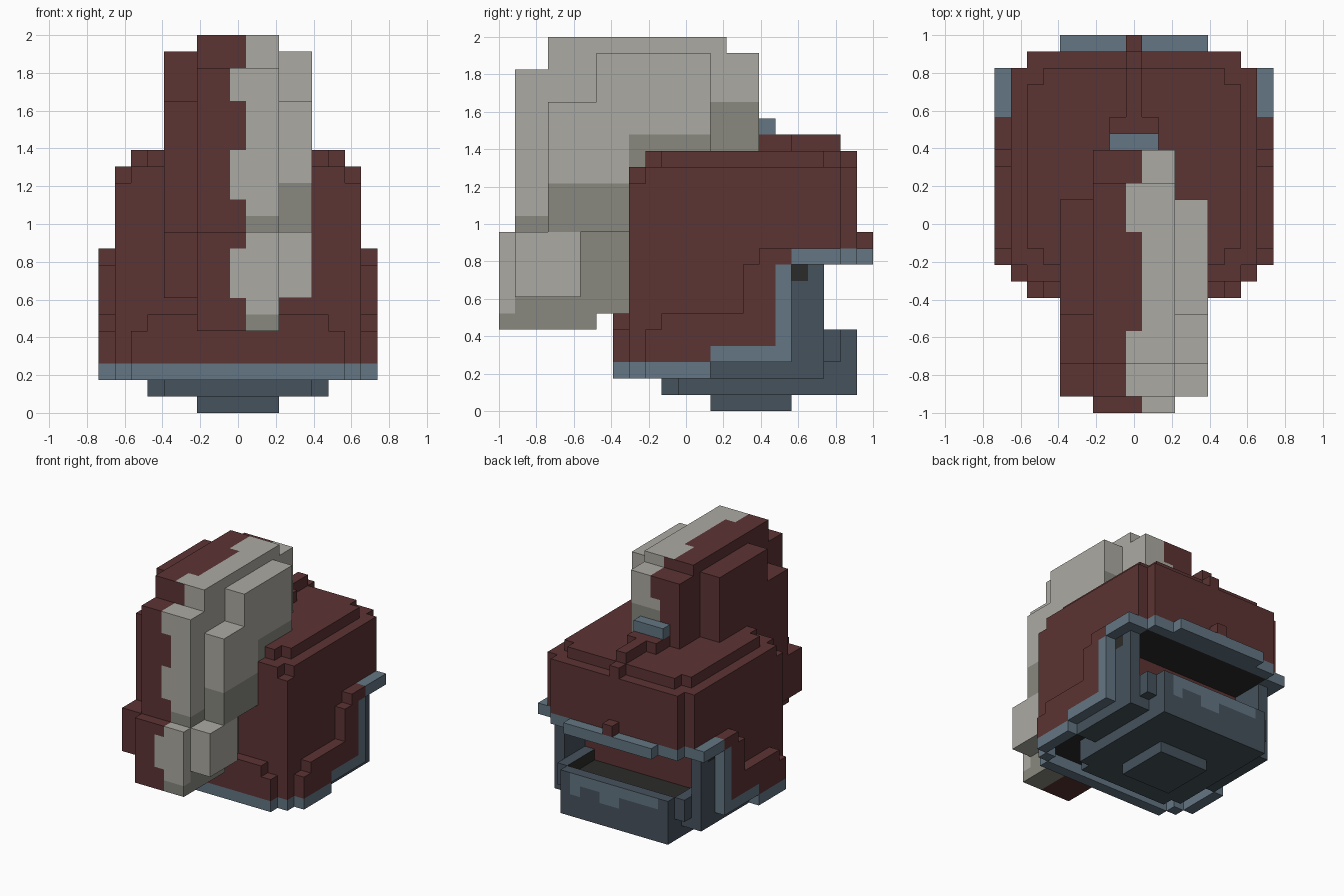
import bpy, bmesh, math
from mathutils import Vector

if "Cube" in bpy.data.objects:
    bpy.data.objects.remove(bpy.data.objects["Cube"])

V = 2 / 23  # edge length of one cube


def material(name, r, g, b):
    m = bpy.data.materials.new(name)
    m.diffuse_color = (r, g, b, 1)
    m.use_nodes = True
    m.node_tree.nodes["Principled BSDF"].inputs["Base Color"].default_value = m.diffuse_color
    return m


MAROON, CREAM, SHADE, SLATE, DARK, BLACK = range(6)
MATS = [material("maroon", .107, .033, .033), material("cream", .413, .402, .361),
        material("dark cream", .246, .246, .209), material("light slate", .127, .181, .227),
        material("dark slate", .061, .084, .107), material("near black", .024, .024, .023)]


def cells(*boxes):
    """Set of cubes filled by boxes (x0, x1, y0, y1, z0, z1)."""
    out = set()
    for x0, x1, y0, y1, z0, z1 in boxes:
        for x in range(math.ceil(x0), math.floor(x1) + 1):
            for y in range(math.ceil(y0), math.floor(y1) + 1):
                out.update((x, y, z) for z in range(z0, z1))
    return out


def mid(*boxes):
    """Centred boxes (half width, y0, y1, z0, z1)."""
    return cells(*[(-w, w, a, b, c, d) for w, a, b, c, d in boxes])


def pair(*boxes):
    """Boxes mirrored to both sides."""
    return cells(*boxes) | cells(*[(-b[1], -b[0], *b[2:]) for b in boxes])


def build(name, cubes, paint):
    """Skin the cubes, colour each face by a rule, and merge flat areas."""
    bm = bmesh.new()
    verts = {}

    def vert(p):
        k = tuple(round(c * 2) for c in p)
        if k not in verts:
            verts[k] = bm.verts.new(p * V)
        return verts[k]

    for x, y, z in sorted(cubes):
        for axis in range(3):
            for sign in (-1, 1):
                n = Vector((0, 0, 0))
                n[axis] = sign
                if (x + int(n.x), y + int(n.y), z + int(n.z)) in cubes:
                    continue
                u = Vector((0, 0, 0))
                u[(axis + 1) % 3] = .5
                w = n.cross(u)
                c = Vector((x, y, z + .5)) + n * .5
                f = bm.faces.new([vert(c + d) for d in (-u - w, u - w, u + w, w - u)])
                f.material_index = paint(c, n) if callable(paint) else paint
    bmesh.ops.dissolve_limit(bm, angle_limit=.01, verts=bm.verts, edges=bm.edges,
                             delimit={'MATERIAL'})
    me = bpy.data.meshes.new(name)
    bm.to_mesh(me)
    bm.free()
    for m in MATS:
        me.materials.append(m)
    ob = bpy.data.objects.new(name, me)
    bpy.context.collection.objects.link(ob)


# Helmet shell with rounded top, front plate, top ridge and back tab
shell = mid((7.5, -2.5, 1.5, 3, 15), (6.5, -3.5, 1.5, 3, 15), (7.5, -3.5, 1.5, 3, 14),
            (7.5, 1.5, 5.5, 4, 15), (7.5, 5.5, 9.5, 10, 15), (6.5, 5.5, 10.5, 10, 15),
            (6.5, -1.5, 8.5, 15, 16), (5.5, -2.5, 9.5, 15, 16),
            (6.5, -4.5, -3.5, 3, 5), (5.5, -4.5, -3.5, 5, 6),
            (1.5, 2.5, 6.5, 16, 17), (.5, 6.5, 9.5, 16, 17),
            (.5, 9.5, 10.5, 15, 16), (.5, 10.5, 11.5, 10, 11))
# Raised cheek plates
shell |= pair((7.5, 8.5, -2.5, -1.5, 3, 5), (7.5, 8.5, -1.5, 1.5, 3, 6),
              (7.5, 8.5, 1.5, 3.5, 4, 6), (7.5, 8.5, 3.5, 4.5, 4, 9),
              (7.5, 8.5, 4.5, 5.5, 4, 10), (7.5, 8.5, 5.5, 6.5, 9, 10))


def shell_paint(c, n):
    return BLACK if n.z < 0 and c.z < 5 and abs(c.x) < 7 else MAROON


build("helmet_shell", shell, shell_paint)

# Lower rim, side strips and brim over the face opening
rim = mid((6.5, -4.5, -3.5, 2, 3), (7.5, -3.5, -2.5, 2, 3), (8.5, -2.5, 1.5, 2, 3))
rim -= mid((6.5, -3.5, -2.5, 2, 3), (7.5, -2.5, 1.5, 2, 3))
rim |= pair((7.5, 8.5, 1.5, 6.5, 3, 4), (7.5, 8.5, 5.5, 6.5, 4, 9))
build("lower_rim", rim, SLATE)
brim = mid((8.5, 6.5, 9.5, 9, 10), (6.5, 9.5, 10.5, 9, 10), (4.5, 10.5, 11.5, 9, 10))
build("brim", brim - mid((6.5, 5.5, 9.5, 9, 10)), SLATE)
build("top_clip", mid((1.5, 4.5, 5.5, 17, 18)), SLATE)

# Dark inside of the face opening
build("mouth_interior", mid((6.5, 4.5, 5.5, 4, 9), (6.5, 5.5, 9.5, 9, 10)), BLACK)

# Jaw with hollow top, side columns and foot
jaw = mid((2.5, 1.5, 6.5, 0, 1), (5.5, -.5, 10.5, 1, 3), (4.5, -1.5, -.5, 1, 3),
          (7.5, 1.5, 8.5, 2, 5), (6.5, 8.5, 9.5, 3, 5), (5.5, 9.5, 10.5, 3, 5))
jaw -= mid((5.5, 5.5, 9.5, 4, 5))
jaw |= pair((6.5, 7.5, 5.5, 8.5, 5, 9))


def jaw_paint(c, n):
    if abs(c.x) <= 5.5 and 5 < c.y <= 9.5 and 4 <= c.z < 5:
        return BLACK  # hollow
    if abs(c.x) == 7.5 and c.y == 7 and c.z == 8.5:
        return BLACK  # rivet hole
    if n.y > 0 and c.y > 10 and (c.z > 4 and abs(c.x) < 5 or c.z > 3 and c.x in (0, 1, 4)):
        return SLATE  # worn lip
    return DARK


build("jaw", jaw, jaw_paint)

# Crest: central fin with stepped slabs on both sides
crest = mid((2.5, -10.5, -3.5, 11, 21), (2.5, -8.5, 2.5, 15, 23), (2.5, 2.5, 4.5, 15, 22),
            (2.5, -11.5, -5.5, 5, 11), (2.5, -5.5, -3.5, 6, 11),
            (4.5, -8.5, -3.5, 11, 19), (4.5, -5.5, -3.5, 19, 22),
            (4.5, -3.5, 1.5, 15, 22), (4.5, -10.5, -6.5, 7, 11))


def crest_paint(c, n):
    # wavy border along the middle column
    x, y, z = c
    if n.z > 0:
        wave = -10.5 < y < -6.5 or -.5 < y < 2.5
    elif n.y > 0:
        wave = 17 < z < 20
    else:
        wave = n.y < 0 and (19 < z < 21 or 13 < z < 16 or 7 < z < 10)
    if not (x > .6 or (wave and x > -.6)):
        return MAROON
    # darker lower bands of the cream side
    if y < -3.5:
        if z > 11:
            dark = z < (12 if y < -8.5 else 14)
        else:
            dark = y > -6.6 and z < 11 or z < 6 or (z < 7 and y > -10.5)
    else:
        dark = z < (17 if y < 1.5 else 19)
    return SHADE if dark else CREAM


build("crest", crest, crest_paint)
